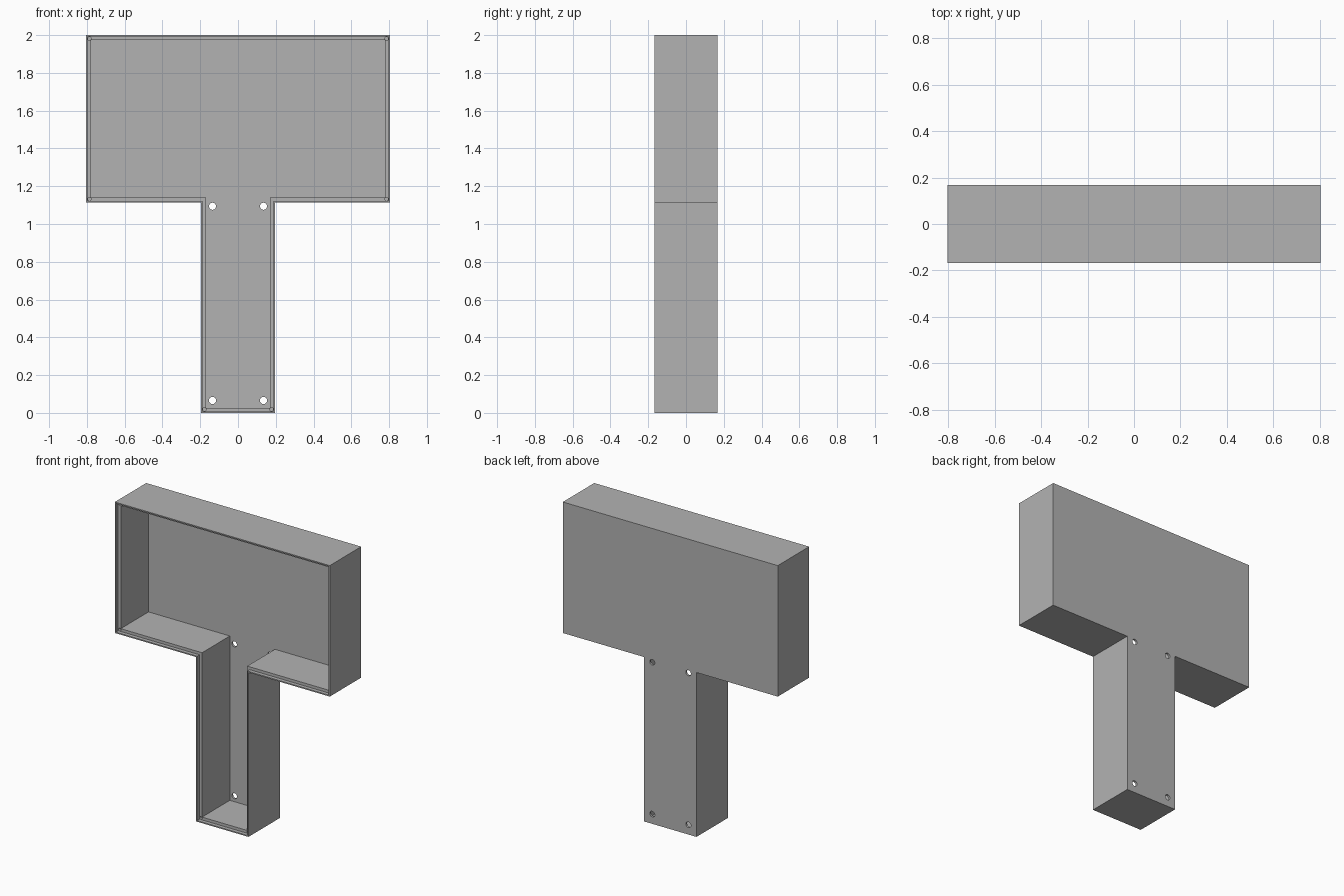
import bpy, bmesh
from math import pi

cube = bpy.data.objects.get("Cube")
if cube:
    bpy.data.objects.remove(cube, do_unlink=True)

HEAD, LEG, STEP, TOP = 0.805, 0.196, 1.113, 2.0   # outline half widths and heights
FRONT, BACK = -0.168, 0.168
WALL, LIP, REBATE, PLATE = 0.027, 0.008, 0.025, 0.014

grey = bpy.data.materials.new("plain_grey")
grey.use_nodes = True
colour = (0.45, 0.45, 0.45, 1)
grey.diffuse_color = colour
bsdf = next(n for n in grey.node_tree.nodes if n.type == 'BSDF_PRINCIPLED')
bsdf.inputs["Base Color"].default_value = colour


def outline(inset):
    """T-shaped outline moved inwards by inset."""
    half = [(LEG - inset, inset), (LEG - inset, STEP + inset),
            (HEAD - inset, STEP + inset), (HEAD - inset, TOP - inset)]
    return half + [(-x, z) for x, z in reversed(half)]


# Open tray: loops run from the back, round the rim, over the ledge, to the floor
sections = [(0, BACK), (0, FRONT), (LIP, FRONT), (LIP, FRONT + REBATE),
            (WALL, FRONT + REBATE), (WALL, BACK - PLATE)]
bm = bmesh.new()
loops = [[bm.verts.new((x, y, z)) for x, z in outline(d)] for d, y in sections]
for a, b in zip(loops, loops[1:]):
    n = len(a)
    for i in range(n):
        j = (i + 1) % n
        bm.faces.new((a[i], a[j], b[j], b[i]))
bm.faces.new(loops[0])
bm.faces.new(loops[-1])
bmesh.ops.recalc_face_normals(bm, faces=bm.faces)
mesh = bpy.data.meshes.new("sign_tray")
bm.to_mesh(mesh)
bm.free()
mesh.materials.append(grey)
tray = bpy.data.objects.new("sign_tray", mesh)
bpy.context.collection.objects.link(tray)


def drill(x, z, radius, start, end):
    """Cut a round hole along y through the tray."""
    bpy.ops.mesh.primitive_cylinder_add(
        vertices=24, radius=radius, depth=end - start,
        location=(x, (start + end) / 2, z), rotation=(pi / 2, 0, 0))
    cutter = bpy.context.object
    cutter.name = "hole_cutter"
    cutter.hide_render = True
    cutter.data.materials.append(grey)
    mod = tray.modifiers.new("hole", 'BOOLEAN')
    mod.operation = 'DIFFERENCE'
    mod.solver = 'EXACT'
    mod.object = cutter
    bpy.context.view_layer.objects.active = tray
    bpy.ops.object.modifier_apply(modifier=mod.name)
    bpy.data.objects.remove(cutter, do_unlink=True)


MID = (LIP + WALL) / 2 + 0.001
for side in (-1, 1):
    # Mounting holes through the back plate of the leg
    for z in (0.066, 1.094):
        drill(side * 0.135, z, 0.019, BACK - 0.06, BACK + 0.05)
    # Blind screw holes in the ledge corners
    for x, z in ((HEAD - MID, TOP - MID), (HEAD - MID, STEP + MID), (LEG - MID, MID)):
        drill(side * x, z, 0.009, FRONT - 0.05, FRONT + REBATE + 0.06)

bpy.ops.object.select_all(action='DESELECT')
tray.select_set(True)
bpy.context.view_layer.objects.active = tray
bpy.ops.object.shade_smooth_by_angle(angle=pi / 6)
